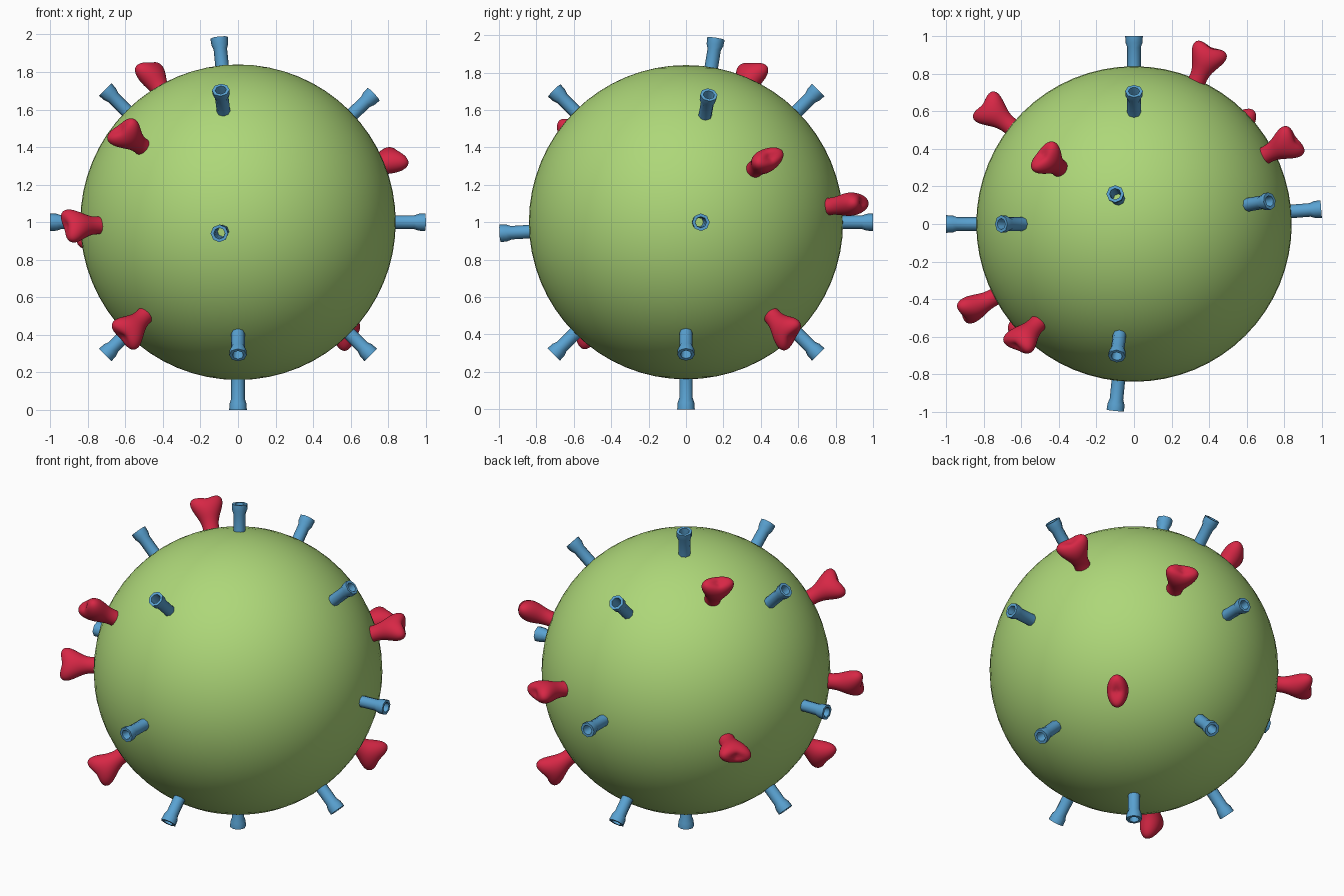
import bpy, bmesh, math
from mathutils import Vector, Matrix

if "Cube" in bpy.data.objects:
    bpy.data.objects.remove(bpy.data.objects["Cube"])

CENTER = Vector((0, 0, 1))


def material(name, col):
    m = bpy.data.materials.new(name)
    m.diffuse_color = (*col, 1)
    m.use_nodes = True
    m.node_tree.nodes["Principled BSDF"].inputs["Base Color"].default_value = m.diffuse_color
    return m


GREEN = material("green", (0.42, 0.68, 0.19))
BLUE = material("blue", (0.10, 0.36, 0.64))
RED = material("red", (0.68, 0.02, 0.06))


def frame(direction, axis=None):
    """Matrix at the sphere centre: local z points outward, local x along axis."""
    z = Vector(direction).normalized()
    a = Vector(axis) if axis else (Vector((1, 0, 0)) if abs(z.x) < 0.6 else Vector((0, 0, 1)))
    x = (a - z * a.dot(z)).normalized()
    y = z.cross(x)
    m = Matrix((x, y, z)).transposed().to_4x4()
    m.translation = CENTER
    return m


def loft(name, rings, sides, lift=0.0, cap=None):
    """Mesh through elliptical rings (height, half width, half depth)."""
    bm = bmesh.new()
    loops = []
    for h, w, d in rings:
        k = max(0, (h - 0.88) / 0.14)
        loop = []
        for i in range(sides):
            t = math.tau * i / sides
            x, y = w * math.cos(t), d * math.sin(t)
            loop.append(bm.verts.new((x, y, h + lift * k * abs(x) / 0.1)))
        loops.append(loop)
    for a, b in zip(loops, loops[1:]):
        for i in range(sides):
            j = (i + 1) % sides
            bm.faces.new((a[i], a[j], b[j], b[i]))
    if cap:
        tip = bm.verts.new((0, 0, cap))
        for i in range(sides):
            bm.faces.new((loops[-1][i], loops[-1][(i + 1) % sides], tip))
    me = bpy.data.meshes.new(name)
    bm.to_mesh(me)
    bm.free()
    return me


def place(name, mesh, matrix, mat, subsurf=0):
    ob = bpy.data.objects.new(name, mesh)
    bpy.context.collection.objects.link(ob)
    ob.matrix_world = matrix
    if not mesh.materials:
        mesh.materials.append(mat)
    if subsurf:
        ob.modifiers.new("smooth", "SUBSURF").levels = subsurf
        ob.modifiers["smooth"].render_levels = subsurf
    return ob


# Round body
bpy.ops.mesh.primitive_uv_sphere_add(segments=64, ring_count=32, radius=0.84, location=CENTER)
body = bpy.context.object
body.name = "body"
body.data.materials.append(GREEN)
bpy.ops.object.shade_smooth()

# Open flared tubes
tube_rings = [(r, w, w) for r, w in [(0.82, 0.036), (0.94, 0.036), (0.965, 0.045), (1.0, 0.047),
                                     (1.0, 0.030), (0.96, 0.026), (0.82, 0.026)]]
tube_mesh = loft("tube", tube_rings, 8)
tube_mesh.shade_smooth()
tube_dirs = [
    (-0.1, 0.16, 0.98), (0, 0, -1), (1, 0.08, 0), (-1, 0, 0), (-0.1, -1, -0.06), (0, 1, 0),
    (-0.7, 0, 0.7), (0.71, 0.12, 0.67), (-0.09, -0.69, 0.69), (0, 0.7, 0.7),
    (-0.7, 0, -0.7), (0.7, 0, -0.7), (0, -0.7, -0.7), (0, 0.7, -0.7)]
for i, d in enumerate(tube_dirs):
    ob = place(f"tube_{i + 1}", tube_mesh, frame(d), BLUE)
    bpy.ops.object.select_all(action='DESELECT')
    ob.select_set(True)
    bpy.context.view_layer.objects.active = ob
    if i == 0:
        bpy.ops.object.shade_smooth_by_angle(angle=math.radians(50))

# Two-lobed spikes: outward direction and axis across the lobes
spike_rings = [(0.77, 0.058, 0.052), (0.83, 0.048, 0.046), (0.89, 0.050, 0.050),
               (0.94, 0.082, 0.066), (0.985, 0.108, 0.066), (1.02, 0.090, 0.048), (1.03, 0.045, 0.026)]
spike_mesh = loft("spike", spike_rings, 12, lift=0.025, cap=1.022)
spike_mesh.shade_smooth()
spikes = [
    ((-0.48, 0.36, 0.82), (0.55, 0.8, 0.1)),
    ((-0.61, -0.63, 0.48), (0.6, -0.35, 0.55)),
    ((-0.88, -0.46, -0.02), (-0.25, 0.45, 0.85)),
    ((-0.60, -0.55, -0.60), (0.6, 0.1, -0.7)),
    ((0.84, 0.44, 0.34), (-0.5, 0.75, 0.35)),
    ((0.59, 0.55, -0.60), (0.31, 0.37, 0.86)),
    ((0.40, 0.91, 0.10), (0.91, -0.4, 0)),
    ((-0.77, 0.61, -0.09), (0.62, 0.75, 0.15))]
for i, (d, a) in enumerate(spikes):
    place(f"spike_{i + 1}", spike_mesh, frame(d, a), RED, subsurf=2)
